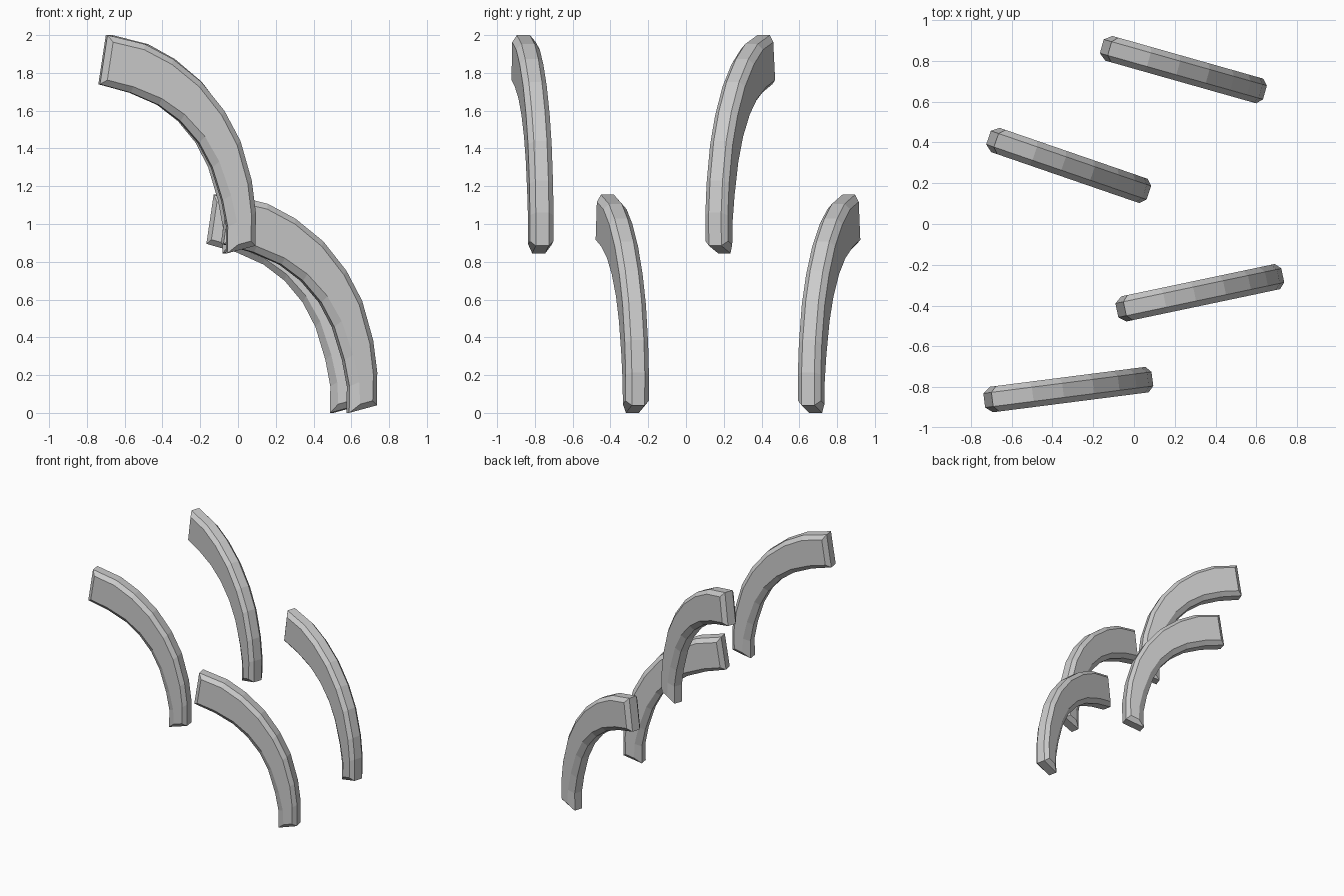
import bpy, bmesh, math
from mathutils import Vector

if "Cube" in bpy.data.objects:
    bpy.data.objects.remove(bpy.data.objects["Cube"])

# Shared profile: outer and inner curve, paired from the high tip to the foot
OUTER = [(.04, 1.155), (.24, 1.107), (.39, 1.028), (.54, .908), (.665, .753),
         (.75, .594), (.81, .385), (.832, .215), (.83, .04)]
INNER = [(0, .895), (.165, .85), (.315, .785), (.43, .70), (.53, .585),
         (.60, .455), (.655, .28), (.682, .14), (.68, 0)]
RIM_HALF, SIDE_HALF = .035, .063   # half widths of the rim and of the side faces
N = len(OUTER)


def side_outline():
    """Side face outline: the rim profile inset all round."""
    so, si = [], []
    for i in range(N):
        o, n = Vector(OUTER[i]), Vector(INNER[i])
        d = (n - o).normalized()
        shift = Vector((0, 0))
        if i in (0, N - 1):
            j = 1 if i == 0 else N - 2
            mid = (Vector(OUTER[j]) + Vector(INNER[j]) - o - n)
            shift = mid.normalized() * .032
        so.append(o + d * .03 + shift)
        si.append(n - d * (.03 + .025 * i / (N - 1)) + shift)
    return so, si


def make_blade(name, loc, angle):
    bm = bmesh.new()
    so, si = side_outline()
    rim_pts = [Vector(p) for p in OUTER + INNER[::-1]]
    side_pts = so + si[::-1]
    loops = []
    for pts, y in ((side_pts, -SIDE_HALF), (rim_pts, -RIM_HALF),
                   (rim_pts, RIM_HALF), (side_pts, SIDE_HALF)):
        loops.append([bm.verts.new((p.x, y, p.y)) for p in pts])
    m = 2 * N
    # Bevelled rim all round
    for a, b in zip(loops, loops[1:]):
        for i in range(m):
            j = (i + 1) % m
            bm.faces.new((a[i], a[j], b[j], b[i]))
    # Side faces
    for lp in (loops[0], loops[-1]):
        for i in range(N - 1):
            bm.faces.new((lp[i], lp[i + 1], lp[m - 2 - i], lp[m - 1 - i]))
    bmesh.ops.recalc_face_normals(bm, faces=bm.faces)
    mesh = bpy.data.meshes.new(name)
    bm.to_mesh(mesh)
    bm.free()
    ob = bpy.data.objects.new(name, mesh)
    ob.location = loc
    ob.rotation_euler.z = math.radians(angle)
    bpy.context.collection.objects.link(ob)


# Two low and two high blades, fanned about z
make_blade("low_blade_back", (-.158, .872, 0), -15.8)
make_blade("high_blade_back", (-.714, .424, .845), -19)
make_blade("low_blade_front", (-.084, -.424, 0), 11.9)
make_blade("high_blade_front", (-.735, -.866, .845), 7.3)
